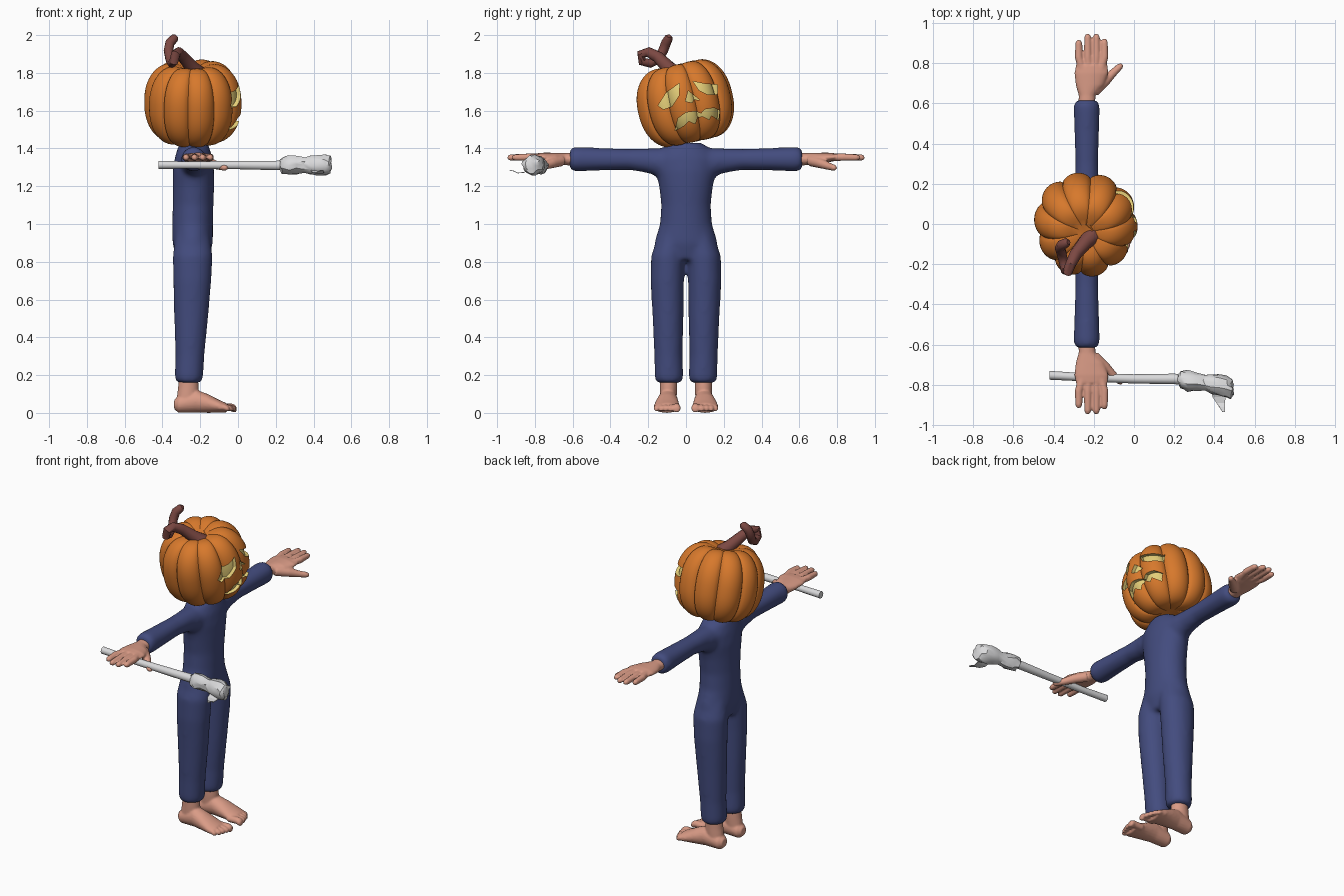
import bpy, bmesh, math, random
from mathutils import Vector, Matrix

if "Cube" in bpy.data.objects:
    bpy.data.objects.remove(bpy.data.objects["Cube"])

random.seed(4)
X, Y, Z = Vector((1, 0, 0)), Vector((0, 1, 0)), Vector((0, 0, 1))


def mat(name, rgb):
    m = bpy.data.materials.new(name)
    m.diffuse_color = (*rgb, 1)
    m.use_nodes = True
    m.node_tree.nodes["Principled BSDF"].inputs["Base Color"].default_value = m.diffuse_color
    return m


ORANGE = mat("pumpkin orange", (0.68, 0.19, 0.025))
YELLOW = mat("carved yellow", (0.78, 0.62, 0.19))
BROWN = mat("stem brown", (0.2, 0.065, 0.055))
BLUE = mat("cloth blue", (0.056, 0.072, 0.21))
SKIN = mat("skin", (0.7, 0.33, 0.24))
GREY = mat("pale grey", (0.7, 0.7, 0.71))


def loft(bm, rings, a=None, b=None, seg=20):
    """Closed tube through rings (x, y, z, radius_a, radius_b)."""
    pts = [Vector(r[:3]) for r in rings]
    loops = []
    for i, r in enumerate(rings):
        u, v = a, b
        if u is None:
            t = (pts[min(i + 1, len(pts) - 1)] - pts[max(i - 1, 0)]).normalized()
            ref = Vector((1, 0.1, 0)) if abs(t.x) < 0.8 else Z
            u = t.cross(ref).normalized()
            v = t.cross(u)
        angles = [2 * math.pi * k / seg for k in range(seg)]
        loops.append([bm.verts.new(pts[i] + u * (r[3] * math.cos(w)) + v * (r[-1] * math.sin(w)))
                      for w in angles])
    faces = []
    for l0, l1 in zip(loops, loops[1:]):
        faces += [bm.faces.new((l0[k], l0[(k + 1) % seg], l1[(k + 1) % seg], l1[k])) for k in range(seg)]
    faces += [bm.faces.new(loops[0][::-1]), bm.faces.new(loops[-1])]
    bmesh.ops.recalc_face_normals(bm, faces=faces)


def make(name, bm, *mats):
    me = bpy.data.meshes.new(name)
    bm.to_mesh(me)
    bm.free()
    for m in mats:
        me.materials.append(m)
    ob = bpy.data.objects.new(name, me)
    bpy.context.collection.objects.link(ob)
    return ob


def activate(ob):
    bpy.ops.object.select_all(action='DESELECT')
    ob.select_set(True)
    bpy.context.view_layer.objects.active = ob


def apply_all(ob):
    activate(ob)
    for m in list(ob.modifiers):
        bpy.ops.object.modifier_apply(modifier=m.name)


def smooth(ob, deg=40):
    activate(ob)
    bpy.ops.object.shade_smooth_by_angle(angle=math.radians(deg))


def blend(ob, voxel, iterations, mirror=False):
    """Fuse overlapping lofts into one soft skin."""
    r = ob.modifiers.new("fuse", 'REMESH')
    r.mode, r.voxel_size = 'VOXEL', voxel
    s = ob.modifiers.new("soften", 'SMOOTH')
    s.factor, s.iterations = 0.5, iterations
    if mirror:
        m = ob.modifiers.new("mirror", 'MIRROR')
        m.use_axis = (False, True, False)
        m.use_mirror_merge = False
    apply_all(ob)
    smooth(ob, 60)


# Suit: torso, sleeves and trouser legs
bm = bmesh.new()
loft(bm, [(-.24, 0, .81, .085, .12), (-.24, 0, .9, .107, .168), (-.24, 0, 1, .108, .138),
          (-.238, 0, 1.1, .108, .131), (-.236, 0, 1.2, .11, .143), (-.236, 0, 1.28, .11, .16),
          (-.235, 0, 1.35, .1, .17), (-.235, 0, 1.4, .085, .13), (-.235, 0, 1.43, .075, .08)], X, Y, 32)
for s in (1, -1):
    loft(bm, [(-.235, s * .08, 1.315, .08, .09), (-.235, s * .2, 1.335, .062, .066),
              (-.235, s * .3, 1.342, .057, .056), (-.235, s * .45, 1.343, .062, .06),
              (-.235, s * .585, 1.343, .066, .066), (-.235, s * .607, 1.343, .06, .06),
              (-.235, s * .616, 1.343, .048, .048)], X, Z, 24)
    loft(bm, [(-.26, s * .09, .158, .057, .06), (-.26, s * .09, .168, .07, .072),
              (-.26, s * .09, .19, .076, .077), (-.255, s * .093, .3, .077, .075),
              (-.248, s * .095, .5, .09, .082), (-.242, s * .099, .7, .101, .089),
              (-.24, s * .095, .83, .106, .09), (-.24, s * .07, .95, .09, .075)], X, Y, 24)
blend(make("suit", bm, BLUE), .013, 10)

# Hands: palm, four fingers and thumb
bm = bmesh.new()
loft(bm, [(-.235, .59, 1.343, .042, .034), (-.233, .64, 1.343, .042, .032), (-.22, .69, 1.347, .07, .03),
          (-.212, .75, 1.352, .085, .026), (-.21, .79, 1.354, .08, .02)], X, Z)
for fx, tip in ((-.275, .915), (-.23, .945), (-.187, .945), (-.147, .92)):
    loft(bm, [(fx * .7 - .063, .76, 1.352, .02), (fx, .83, 1.354, .02), (fx, tip - .015, 1.352, .017),
              (fx, tip, 1.351, .01)], seg=12)
loft(bm, [(-.2, .66, 1.335, .03), (-.145, .71, 1.322, .027), (-.1, .755, 1.306, .02),
          (-.07, .783, 1.298, .017), (-.058, .793, 1.295, .01)], seg=12)
blend(make("hands", bm, SKIN), .006, 4, True)

# Feet: ankle, sole and toes
bm = bmesh.new()
loft(bm, [(-.262, .093, .2, .05, .046), (-.263, .093, .13, .055, .046),
          (-.268, .095, .05, .06, .045)], X, Y)
loft(bm, [(-.338, .095, .045, .025, .025), (-.315, .095, .045, .046, .045), (-.22, .097, .062, .054, .06),
          (-.16, .1, .05, .062, .05), (-.1, .102, .035, .069, .034), (-.06, .102, .026, .066, .025)], Y, Z)
for ty, tip, r in ((.05, -.008, .021), (.082, -.012, .016), (.108, -.02, .015), (.132, -.03, .015),
                   (.155, -.046, .015)):
    loft(bm, [(-.1, ty, .028, r), (tip - .03, ty, .03, r), (tip - .012, ty, .024, r * 1.1),
              (tip, ty, .02, r * .7)], Y, Z, 12)
for v in bm.verts:
    v.co.z = max(v.co.z, 0)
blend(make("feet", bm, SKIN), .006, 4, True)


# Pumpkin: lobed, tilted squash with a dimpled top
def pumpkin(scale, lobes=10, seg=140, rows=36):
    bm = bmesh.new()
    grid = []
    for i in range(1, rows):
        p = math.pi * i / rows
        row = []
        for k in range(seg):
            w = 2 * math.pi * k / seg
            lobe = .885 + .115 * abs(math.sin(lobes * w / 2)) ** .65 + .02 * math.sin(3 * w + 1)
            r = .258 * math.sin(p) ** .72 * lobe
            c = math.cos(p)
            z = .235 * math.copysign(abs(c) ** .88, c) * (.9 + .1 * lobe)
            z -= math.copysign(.05, c) * math.exp(-(r / .1) ** 2)
            row.append(bm.verts.new((r * math.cos(w), r * math.sin(w), z)))
        grid.append(row)
    for r0, r1 in zip(grid, grid[1:]):
        for k in range(seg):
            bm.faces.new((r0[k], r1[k], r1[(k + 1) % seg], r0[(k + 1) % seg]))
    bm.faces.new(grid[0])
    bm.faces.new(grid[-1][::-1])
    bmesh.ops.recalc_face_normals(bm, faces=bm.faces[:])
    turn = Matrix.Rotation(math.radians(13), 4, 'X') @ Matrix.Rotation(math.radians(12), 4, 'Z')
    bm.transform(Matrix.Translation((-.24, 0, 1.64)) @ turn @ Matrix.Scale(scale, 4))
    return bm


head = make("pumpkin_head", pumpkin(1), ORANGE, YELLOW)
smooth(make("pumpkin_inside", pumpkin(.92), YELLOW), 30)

# Carved face: eyes, nose and drooping mouth
carvings = {
    "left_eye": [(-.148, 1.627), (-.105, 1.695), (-.035, 1.745), (-.037, 1.68), (-.075, 1.622), (-.12, 1.607)],
    "right_eye": [(.037, 1.755), (.1, 1.742), (.168, 1.737), (.165, 1.685), (.115, 1.685), (.07, 1.707)],
    "nose": [(.012, 1.705), (.075, 1.655), (.042, 1.66), (.032, 1.642), (-.003, 1.65)],
    "mouth": [(-.058, 1.495), (-.042, 1.56), (.0, 1.59), (.05, 1.597), (.08, 1.585), (.1, 1.607), (.15, 1.615),
              (.178, 1.6), (.172, 1.55), (.135, 1.575), (.122, 1.552), (.09, 1.57), (.06, 1.565),
              (.048, 1.53), (.015, 1.545), (-.01, 1.52)],
}
cutters = []
for name, outline in carvings.items():
    bm = bmesh.new()
    f = bm.faces.new([bm.verts.new((-.17, y, z)) for y, z in outline])
    ext = bmesh.ops.extrude_face_region(bm, geom=[f])
    bmesh.ops.translate(bm, vec=(.3, 0, 0), verts=[v for v in ext["geom"] if isinstance(v, bmesh.types.BMVert)])
    bmesh.ops.recalc_face_normals(bm, faces=bm.faces[:])
    for f in bm.faces:
        f.material_index = 1
    cut = make(name + "_cutter", bm, ORANGE, YELLOW)
    cut.hide_render = True
    mod = head.modifiers.new(name, 'BOOLEAN')
    mod.operation, mod.object, mod.solver = 'DIFFERENCE', cut, 'EXACT'
    cutters.append(cut)
apply_all(head)
for cut in cutters:
    bpy.data.objects.remove(cut)
smooth(head, 30)

# Curled stem
bm = bmesh.new()
loft(bm, [(-.19, -.04, 1.76, .065), (-.205, -.055, 1.79, .048), (-.245, -.095, 1.83, .037),
          (-.29, -.15, 1.885, .031), (-.315, -.2, 1.91, .027), (-.33, -.237, 1.9, .025),
          (-.34, -.232, 1.86, .024), (-.35, -.19, 1.85, .024), (-.36, -.145, 1.875, .025),
          (-.368, -.12, 1.92, .026), (-.36, -.105, 1.96, .026), (-.335, -.092, 1.985, .023),
          (-.325, -.09, 1.995, .012)], seg=10)
smooth(make("stem", bm, BROWN), 40)

# Staff with a wrapped cloth end
bm = bmesh.new()
loft(bm, [(-.42, -.752, 1.313, .022), (-.25, -.762, 1.312, .02), (0, -.77, 1.312, .023),
          (.2, -.77, 1.31, .026), (.3, -.78, 1.312, .028)], Y, Z, 10)
smooth(make("staff", bm, GREY), 40)
bm = bmesh.new()
wrap = [(.22, -.772, .027), (.235, -.775, .042), (.27, -.78, .05), (.31, -.785, .045), (.35, -.79, .038),
        (.38, -.795, .046), (.42, -.8, .052), (.46, -.81, .052), (.485, -.82, .046), (.492, -.825, .03)]
loft(bm, [(x, y, 1.312, r, r) for x, y, r in wrap], Y, Z, 14)
for v in bm.verts:
    v.co += Vector([random.uniform(-.006, .006) for _ in range(3)])
smooth(make("cloth_wrap", bm, GREY), 35)

# Loose cloth tail
bm = bmesh.new()
edge = [(.385, .46, -.82, 1.29), (.39, .455, -.86, 1.275), (.41, .452, -.89, 1.272), (.425, .452, -.91, 1.282),
        (.44, .452, -.935, 1.287)]
pairs = [(bm.verts.new((a, y, z)), bm.verts.new((b, y, z))) for a, b, y, z in edge]
for p, q in zip(pairs, pairs[1:]):
    bm.faces.new((p[0], q[0], q[1], p[1]))
tail = make("cloth_tail", bm, GREY)
tail.modifiers.new("thickness", 'SOLIDIFY').thickness = .004
apply_all(tail)
